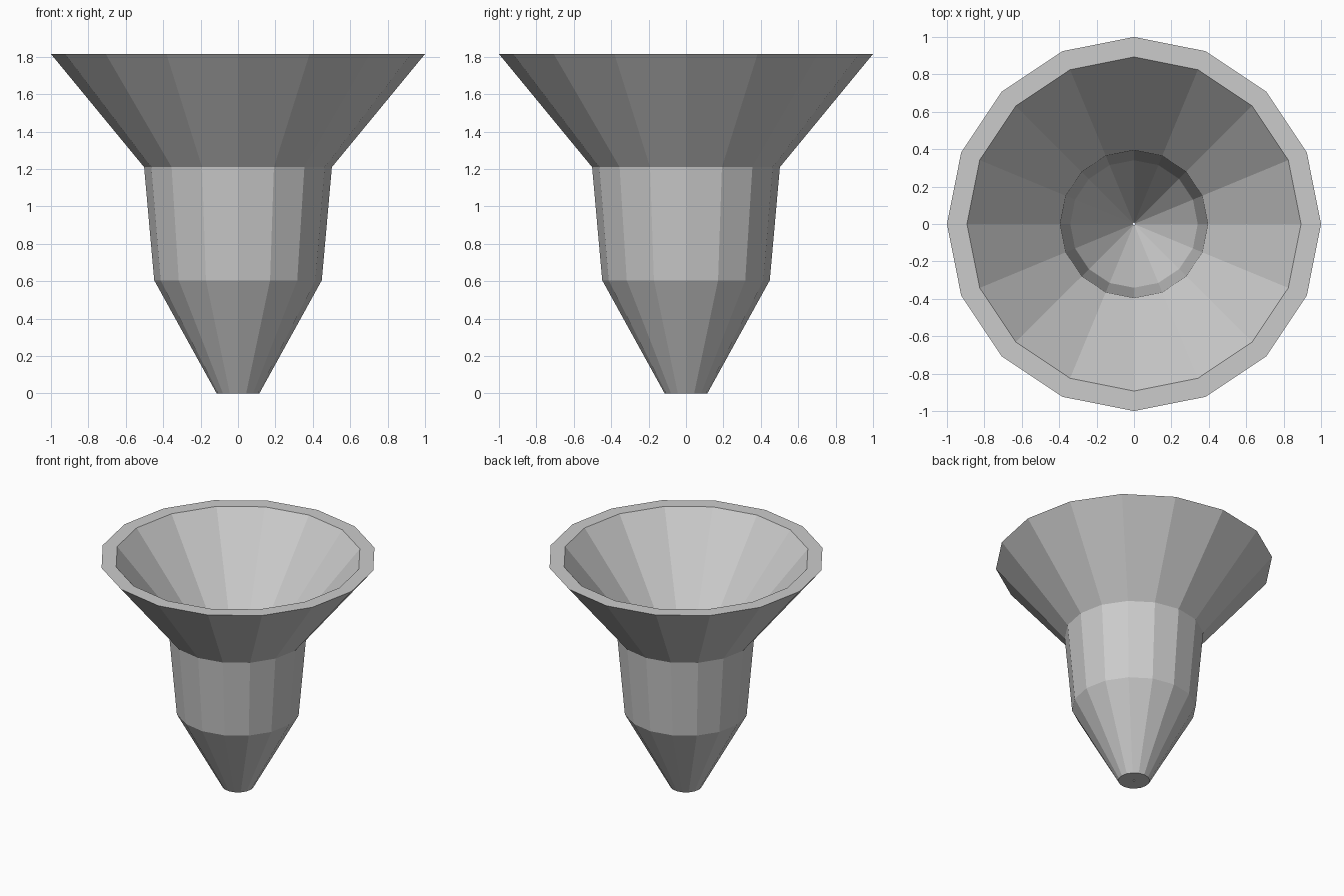
import bpy, bmesh
from math import cos, sin, tau

if "Cube" in bpy.data.objects:
    bpy.data.objects.remove(bpy.data.objects["Cube"])

SIDES = 16
STEP = 0.605   # three equal sections stacked vertically
WALL = 0.107   # wall thickness, measured radially
OUTER = [0.114, 0.448, 0.502, 1.0]


def ring(bm, r, z):
    return [bm.verts.new((r * cos(tau * i / SIDES), r * sin(tau * i / SIDES), z))
            for i in range(SIDES)]


# Closed wall profile: up the outside, down the inside
profile = [(r, i * STEP) for i, r in enumerate(OUTER)]
profile += [(r - WALL, z) for r, z in reversed(profile)]

# Funnel: revolve the profile, including flat rim and bottom ring
bm = bmesh.new()
rings = [ring(bm, r, z) for r, z in profile]
for a, b in zip(rings, rings[1:] + rings[:1]):
    for i in range(SIDES):
        j = (i + 1) % SIDES
        bm.faces.new((a[i], a[j], b[j], b[i]))
bmesh.ops.recalc_face_normals(bm, faces=bm.faces)

mesh = bpy.data.meshes.new("funnel")
bm.to_mesh(mesh)
bm.free()
bpy.context.collection.objects.link(bpy.data.objects.new("funnel", mesh))
